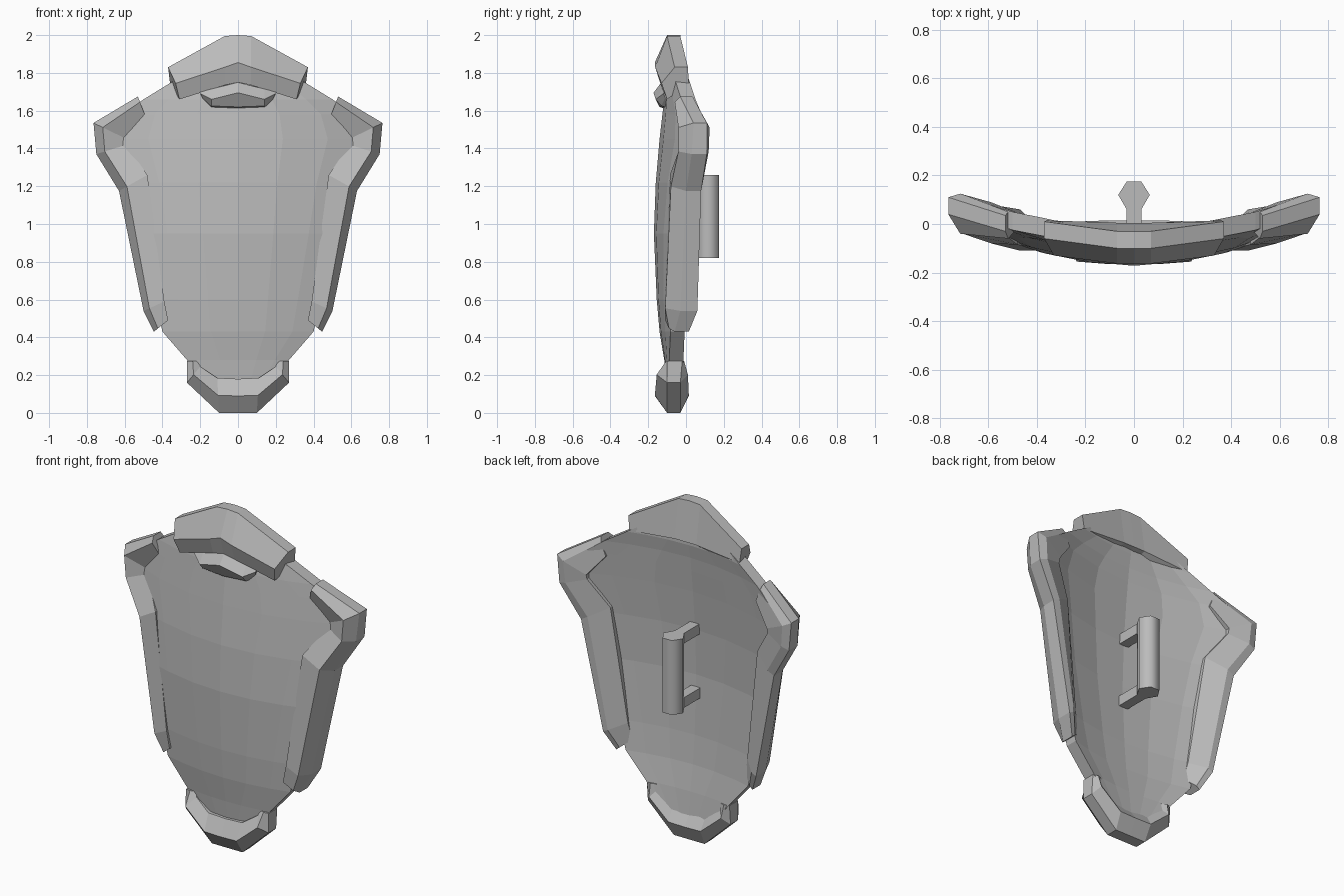
import bpy, bmesh, math
from mathutils import Vector

cube = bpy.data.objects.get("Cube")
if cube:
    bpy.data.objects.remove(cube)

stone = bpy.data.materials.new("stone_grey")
stone.use_nodes = True
GREY = (0.5, 0.5, 0.5, 1)
stone.diffuse_color = GREY
stone.node_tree.nodes["Principled BSDF"].inputs["Base Color"].default_value = GREY


def make_object(name, rings):
    """Skin a row of closed rings and cap both ends."""
    bm = bmesh.new()
    loops = [[bm.verts.new(p) for p in ring] for ring in rings]
    for a, b in zip(loops, loops[1:]):
        for i in range(len(a)):
            j = (i + 1) % len(a)
            bm.faces.new((a[i], a[j], b[j], b[i]))
    bm.faces.new(loops[0])
    bm.faces.new(loops[-1])
    bmesh.ops.recalc_face_normals(bm, faces=bm.faces)
    mesh = bpy.data.meshes.new(name)
    bm.to_mesh(mesh)
    bm.free()
    mesh.materials.append(stone)
    obj = bpy.data.objects.new(name, mesh)
    bpy.context.collection.objects.link(obj)
    return obj


def flip(ring):
    return [Vector((-p[0], p[1], p[2])) for p in ring]


def both_sides(rings):
    """Continue rings that start at x = 0 onto the other side."""
    return [flip(r) for r in reversed(rings[1:])] + rings


def beam_ring(outer, inner, k, ys):
    """Six-sided section: outer, front ridge, inner, then the same on the back."""
    ridge = [o + (i - o) * k for o, i in zip(outer, inner)]
    spots = (outer, ridge, inner, inner, ridge, outer)
    return [Vector((p[0], y, p[1])) for p, y in zip(spots, ys)]


# Curved body plate: height, half width, front depth at the middle
body_rows = [
    (0.06, 0.10, -0.09), (0.28, 0.27, -0.115), (0.43, 0.40, -0.14),
    (0.60, 0.44, -0.155), (0.95, 0.52, -0.17), (1.22, 0.58, -0.16),
    (1.45, 0.66, -0.14), (1.58, 0.61, -0.125), (1.66, 0.50, -0.115),
    (1.74, 0.37, -0.10), (1.82, 0.24, -0.10),
]
columns = (-1, -0.72, -0.36, 0, 0.36, 0.72, 1)
body = []
for z, half, depth in body_rows:
    front = [Vector((t * half, depth + 0.36 * (t * half) ** 2, z)) for t in columns]
    back = [p + Vector((0, 0.075, 0)) for p in reversed(front)]
    body.append(front + back)
make_object("body_plate", body)

# Side guards: outer x z, inner x z, six depths around the section
guard_rows = [
    ((0.53, 1.675), (0.49, 1.57), (-0.03, -0.06, -0.03, 0.05, 0.05, 0.035)),
    ((0.765, 1.535), (0.59, 1.45), (0.04, -0.04, 0.0, 0.09, 0.125, 0.11)),
    ((0.75, 1.37), (0.59, 1.42), (0.03, -0.04, 0.0, 0.08, 0.12, 0.11)),
    ((0.63, 1.175), (0.48, 1.26), (0.0, -0.08, -0.085, 0.02, 0.08, 0.08)),
    ((0.50, 0.54), (0.39, 0.59), (-0.03, -0.11, -0.11, -0.015, 0.06, 0.06)),
    ((0.445, 0.43), (0.37, 0.49), (-0.06, -0.09, -0.11, -0.03, 0.015, 0.015)),
]
guard = [beam_ring(o, i, 0.28, ys) for o, i, ys in guard_rows]
make_object("left_guard", guard)
make_object("right_guard", [flip(r) for r in guard])

# Foot guard wrapping the lower tip
foot_rows = [
    ((0, 0), (0, 0.18), (-0.10, -0.165, -0.12, -0.05, 0.015, -0.03)),
    ((0.10, 0), (0.11, 0.185), (-0.10, -0.165, -0.12, -0.04, 0.015, -0.03)),
    ((0.27, 0.16), (0.20, 0.245), (-0.10, -0.155, -0.10, -0.03, 0.01, -0.03)),
    ((0.27, 0.275), (0.21, 0.275), (-0.10, -0.105, -0.09, -0.02, -0.01, -0.02)),
]
make_object("foot_guard", both_sides([beam_ring(o, i, 0.5, ys) for o, i, ys in foot_rows]))

# Crest: top back, top front, front ridge, lower front, lower back
crest = [
    [(0, -0.03, 2), (0, -0.10, 2), (0, -0.165, 1.855), (0, -0.135, 1.75), (0, 0.005, 1.77)],
    [(0.07, -0.03, 1.995), (0.07, -0.10, 1.995), (0.07, -0.163, 1.83),
     (0.07, -0.133, 1.735), (0.07, 0.005, 1.77)],
    [(0.37, 0.01, 1.83), (0.37, -0.06, 1.83), (0.33, -0.13, 1.745),
     (0.31, -0.10, 1.66), (0.36, 0.015, 1.745)],
]
make_object("crest", both_sides(crest))

# Small lip beneath the crest
lip = [
    [(0, -0.08, 1.75), (0, -0.13, 1.75), (0, -0.172, 1.695), (0, -0.14, 1.62), (0, -0.08, 1.6)],
    [(0.14, -0.08, 1.72), (0.14, -0.125, 1.715), (0.14, -0.16, 1.66),
     (0.14, -0.13, 1.625), (0.14, -0.08, 1.61)],
    [(0.2, -0.07, 1.71), (0.2, -0.115, 1.7), (0.2, -0.12, 1.69),
     (0.19, -0.11, 1.67), (0.17, -0.07, 1.63)],
]
make_object("crest_lip", both_sides(lip))

# Hexagonal grip on two posts at the back
LOW, HIGH, POST = 0.82, 1.26, 0.06
hexagon = [(-0.03, 0.06), (-0.065, 0.12), (-0.03, 0.175),
           (0.03, 0.175), (0.065, 0.12), (0.03, 0.06)]
grip = make_object("grip", [[(x, y, z) for x, y in hexagon] for z in (LOW, HIGH)])
bpy.context.view_layer.objects.active = grip
grip.select_set(True)
bpy.ops.object.shade_smooth_by_angle(angle=math.radians(70))
post_section = [(-0.03, -0.11), (-0.03, 0.07), (0.03, 0.07), (0.03, -0.11)]
for name, base in (("lower_post", LOW), ("upper_post", HIGH - POST)):
    make_object(name, [[(x, y, z) for x, y in post_section] for z in (base, base + POST)])
